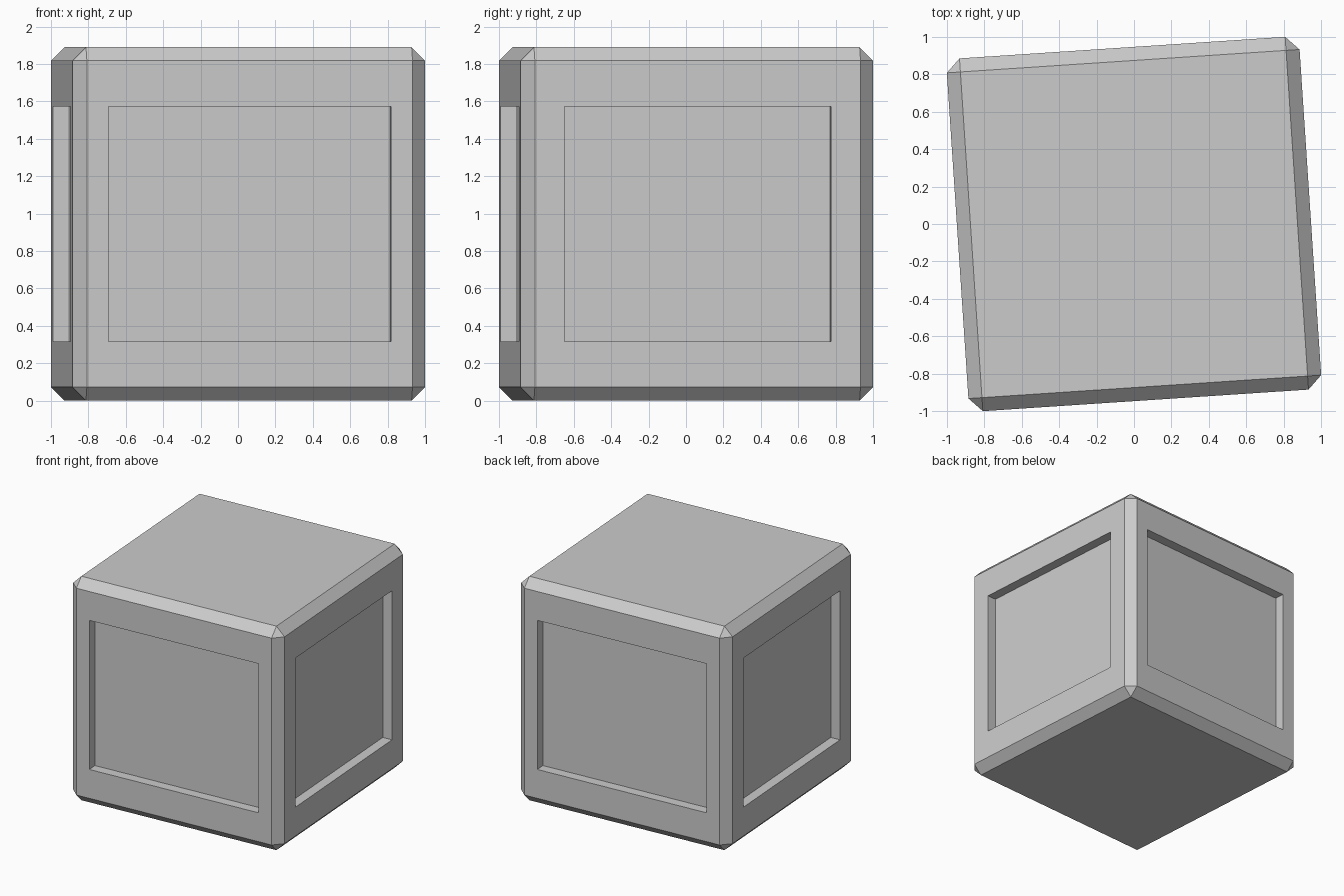
import bpy, bmesh
from math import radians
from mathutils import Matrix, Vector

if "Cube" in bpy.data.objects:
    bpy.data.objects.remove(bpy.data.objects["Cube"])

A = 0.945          # half size of the crate
BEVEL = 0.0725
DEPTH = 0.083      # recess depth
HALF_Z = 0.629     # recess half height
HALF_W = {'x': 0.757, 'y': 0.714}   # recess half widths (front/back, left/right)

# chamfered cube
bm = bmesh.new()
bmesh.ops.create_cube(bm, size=2 * A)
bmesh.ops.bevel(bm, geom=bm.edges[:], offset=BEVEL, offset_type='OFFSET',
                segments=1, profile=0.5, affect='EDGES')
bm.normal_update()

# recessed panel on each of the four sides
sides = [f for f in bm.faces
         if abs(f.normal.z) < 0.01 and max(abs(f.normal.x), abs(f.normal.y)) > 0.99]
bmesh.ops.inset_individual(bm, faces=sides, thickness=0.1, depth=0)
for f in sides:
    across_x = abs(f.normal.y) > 0.5
    for v in f.verts:
        v.co.z = HALF_Z if v.co.z > 0 else -HALF_Z
        if across_x:
            v.co.x = HALF_W['x'] if v.co.x > 0 else -HALF_W['x']
        else:
            v.co.y = HALF_W['y'] if v.co.y > 0 else -HALF_W['y']
panels = bmesh.ops.extrude_discrete_faces(bm, faces=sides)['faces']
bm.normal_update()
for f in panels:
    bmesh.ops.translate(bm, verts=f.verts[:], vec=-DEPTH * Vector(f.normal))
bmesh.ops.recalc_face_normals(bm, faces=bm.faces[:])

# slight turn about z, standing on the ground
bm.transform(Matrix.Translation((0, 0, A)) @ Matrix.Rotation(radians(3.79), 4, 'Z'))

mesh = bpy.data.meshes.new("crate")
bm.to_mesh(mesh)
bm.free()
bpy.context.collection.objects.link(bpy.data.objects.new("crate", mesh))
